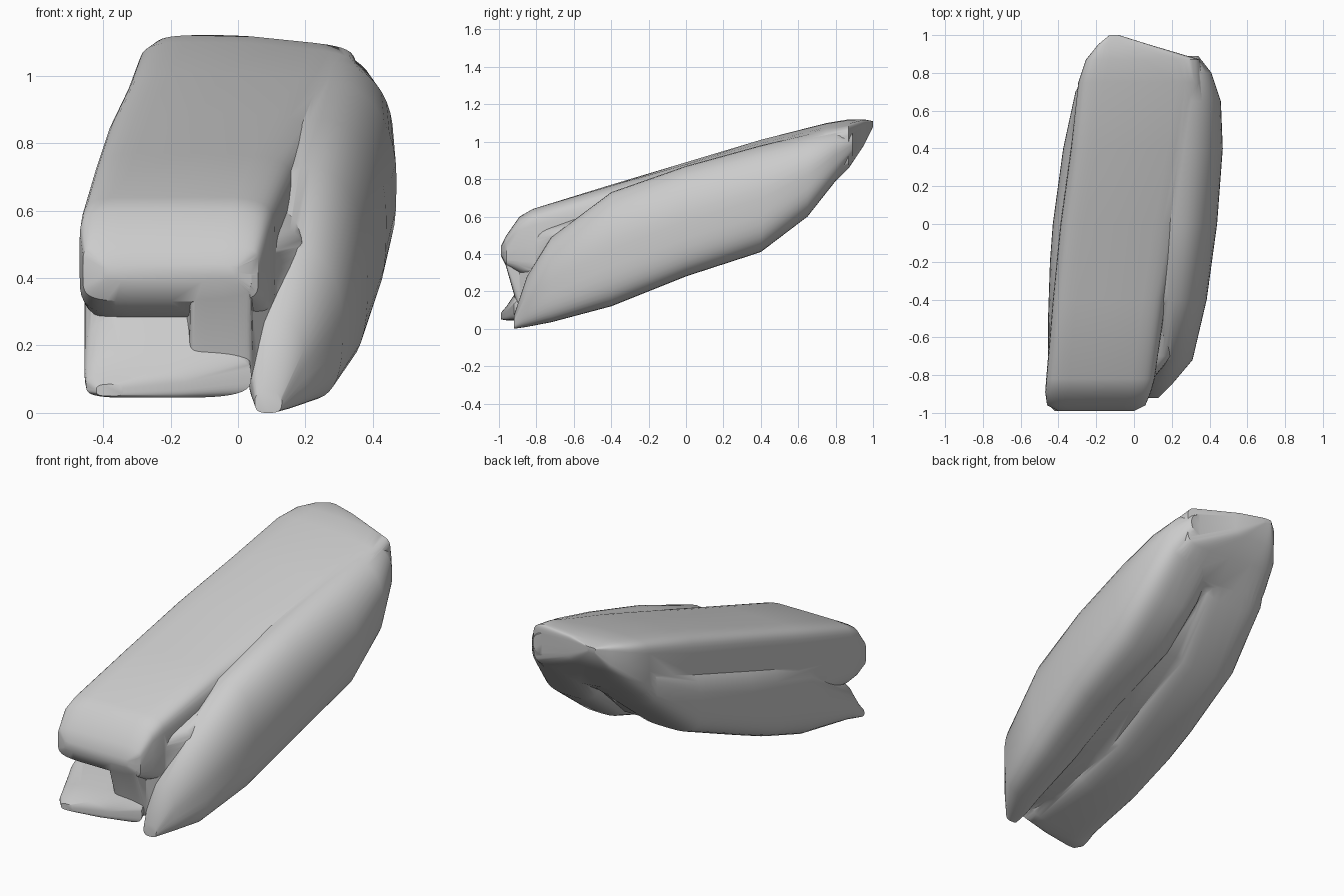
import bpy, bmesh
from math import cos, sin, tau, copysign

if "Cube" in bpy.data.objects:
    bpy.data.objects.remove(bpy.data.objects["Cube"])


def power(v, e):
    return copysign(abs(v) ** (2 / e), v)


def loft(name, stations, e_top, e_low, tilt=0, n=40):
    """Skin rounded-box sections (y, x0, x1, z0, z1).
    e_top / e_low set how boxy each half is; tilt drops the +x side."""
    bm = bmesh.new()
    rings = []
    for y, x0, x1, z0, z1 in stations:
        ring = []
        for i in range(n):
            a = tau * i / n
            e = e_top if i <= n // 2 else e_low
            x = (x0 + x1) / 2 + (x1 - x0) / 2 * power(cos(a), e)
            z = (z0 + z1) / 2 + (z1 - z0) / 2 * power(sin(a), e)
            ring.append(bm.verts.new((x, y, z - tilt * max(0, x))))
        rings.append(ring)
    for r, s in zip(rings, rings[1:]):
        for i in range(n):
            j = (i + 1) % n
            bm.faces.new((r[i], r[j], s[j], s[i]))
    bm.faces.new(rings[0])
    bm.faces.new(rings[-1])
    bmesh.ops.recalc_face_normals(bm, faces=bm.faces)
    mesh = bpy.data.meshes.new(name)
    bm.to_mesh(mesh)
    bm.free()
    ob = bpy.data.objects.new(name, mesh)
    bpy.context.collection.objects.link(ob)
    return ob


# Flat-topped upper slab with rounded snout at the front
slab = loft("rock_slab", [
    (-.99, -.40, .0, .39, .44), (-.96, -.46, .06, .33, .50),
    (-.89, -.47, .09, .29, .60), (-.82, -.465, .11, .27, .64),
    (-.4, -.43, .17, .32, .77), (0, -.39, .24, .45, .89),
    (.4, -.335, .31, .52, 1.01), (.75, -.295, .365, .76, 1.10),
    (.87, -.255, .35, .88, 1.12), (.95, -.19, .08, .98, 1.12),
    (1.0, -.13, -.08, 1.08, 1.11)], 7, 5, tilt=.1)

# Bulging lobe down the right side, squarer along its underside
right_lobe = loft("right_lobe", [
    (-.92, .05, .13, 0, .07), (-.85, .03, .20, .01, .28),
    (-.72, .03, .31, .035, .49), (-.4, .04, .385, .12, .73),
    (0, .05, .44, .28, .87), (.4, .06, .47, .41, .98),
    (.65, .08, .46, .60, 1.04), (.8, .10, .41, .79, 1.07),
    (.89, .13, .34, .92, 1.05)], 2.1, 3.2)

# Lower left lobe ending in a lip under the snout
left_lobe = loft("left_lobe", [
    (-.99, -.42, -.34, .05, .085), (-.96, -.45, -.15, .045, .12),
    (-.92, -.455, .04, .045, .18), (-.86, -.455, .03, .05, .3),
    (-.5, -.455, .02, .10, .6), (-.2, -.445, .02, .20, .68),
    (0, -.43, .03, .28, .73), (.4, -.375, .07, .44, .84),
    (.7, -.31, .13, .70, .95), (.87, -.22, .15, .90, 1.02)], 2.8, 3.5)

# Core between the lobes, showing as the leaning front panel
core = loft("core", [
    (-.97, -.14, .04, .36, .47), (-.89, -.145, .045, .08, .5),
    (-.7, -.2, .2, .09, .55), (-.3, -.2, .22, .19, .7),
    (0, -.2, .25, .31, .8), (.4, -.2, .28, .46, .9),
    (.72, -.1, .28, .75, .98), (.87, -.1, .25, .92, 1.03)], 6, 6)

# Fuse everything into one shell
bpy.context.view_layer.objects.active = slab
slab.select_set(True)
for part in (right_lobe, left_lobe, core):
    mod = slab.modifiers.new("fuse", 'BOOLEAN')
    mod.operation = 'UNION'
    mod.solver = 'EXACT'
    mod.object = part
    bpy.ops.object.modifier_apply(modifier=mod.name)
    bpy.data.objects.remove(part)
bpy.ops.object.shade_smooth_by_angle(angle=0.6)
